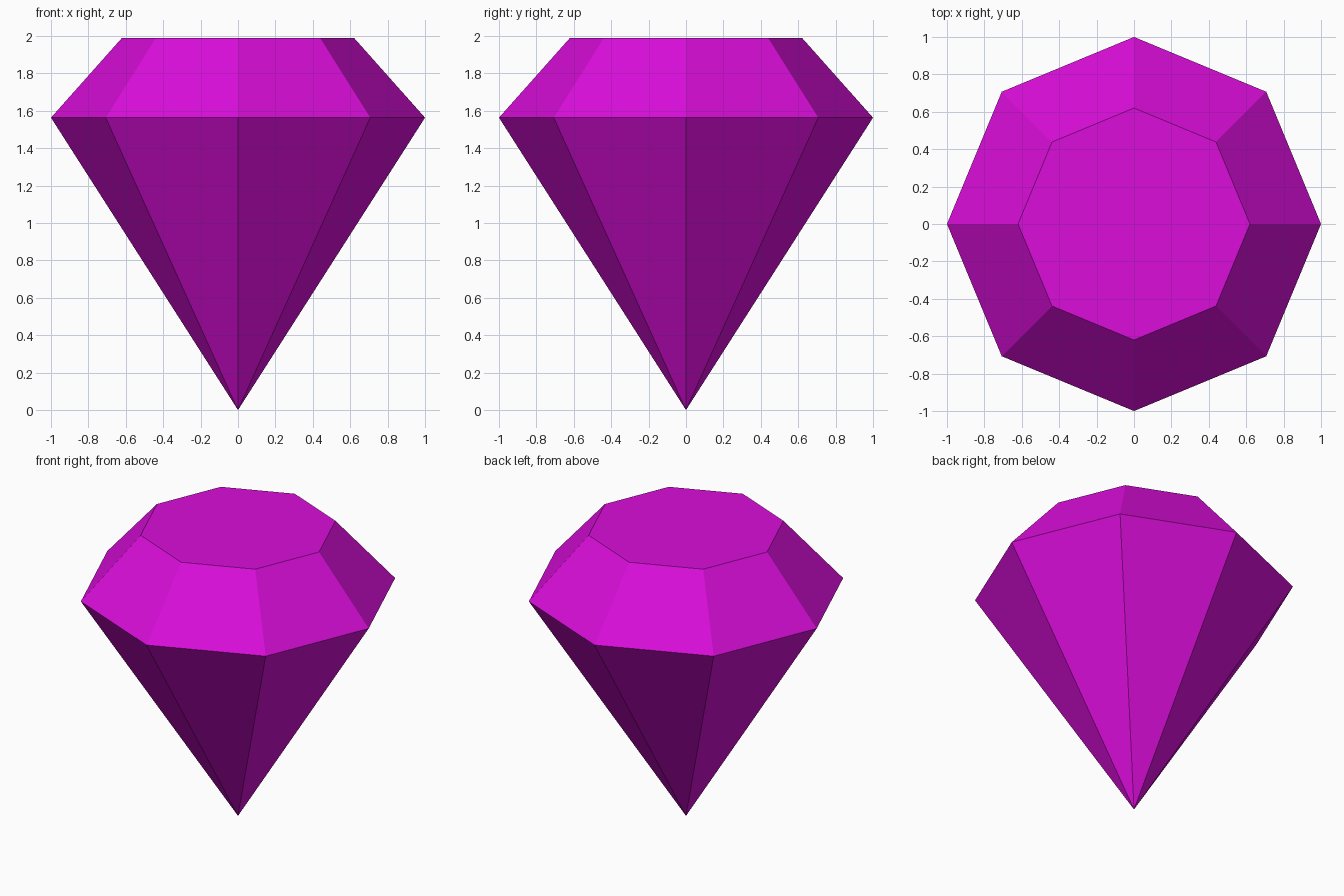
import bpy, bmesh
from math import sin, cos, tau

if "Cube" in bpy.data.objects:
    bpy.data.objects.remove(bpy.data.objects["Cube"])

SIDES = 8


def ring(bm, radius, z):
    return [bm.verts.new((radius * cos(tau * i / SIDES), radius * sin(tau * i / SIDES), z))
            for i in range(SIDES)]


bm = bmesh.new()
tip = bm.verts.new((0, 0, 0))
girdle = ring(bm, 1.0, 1.563)
table = ring(bm, 0.62, 1.99)

# Pavilion facets below the girdle, crown facets above it
for i in range(SIDES):
    j = (i + 1) % SIDES
    bm.faces.new((tip, girdle[j], girdle[i]))
    bm.faces.new((girdle[i], girdle[j], table[j], table[i]))

# Flat top
bm.faces.new(table)
bm.normal_update()

mesh = bpy.data.meshes.new("gem")
bm.to_mesh(mesh)
bm.free()

# Magenta colour
mat = bpy.data.materials.new("magenta")
mat.diffuse_color = (0.7, 0.004, 0.7, 1)
mat.use_nodes = True
mat.node_tree.nodes["Principled BSDF"].inputs["Base Color"].default_value = mat.diffuse_color
mesh.materials.append(mat)

gem = bpy.data.objects.new("gem", mesh)
bpy.context.collection.objects.link(gem)
